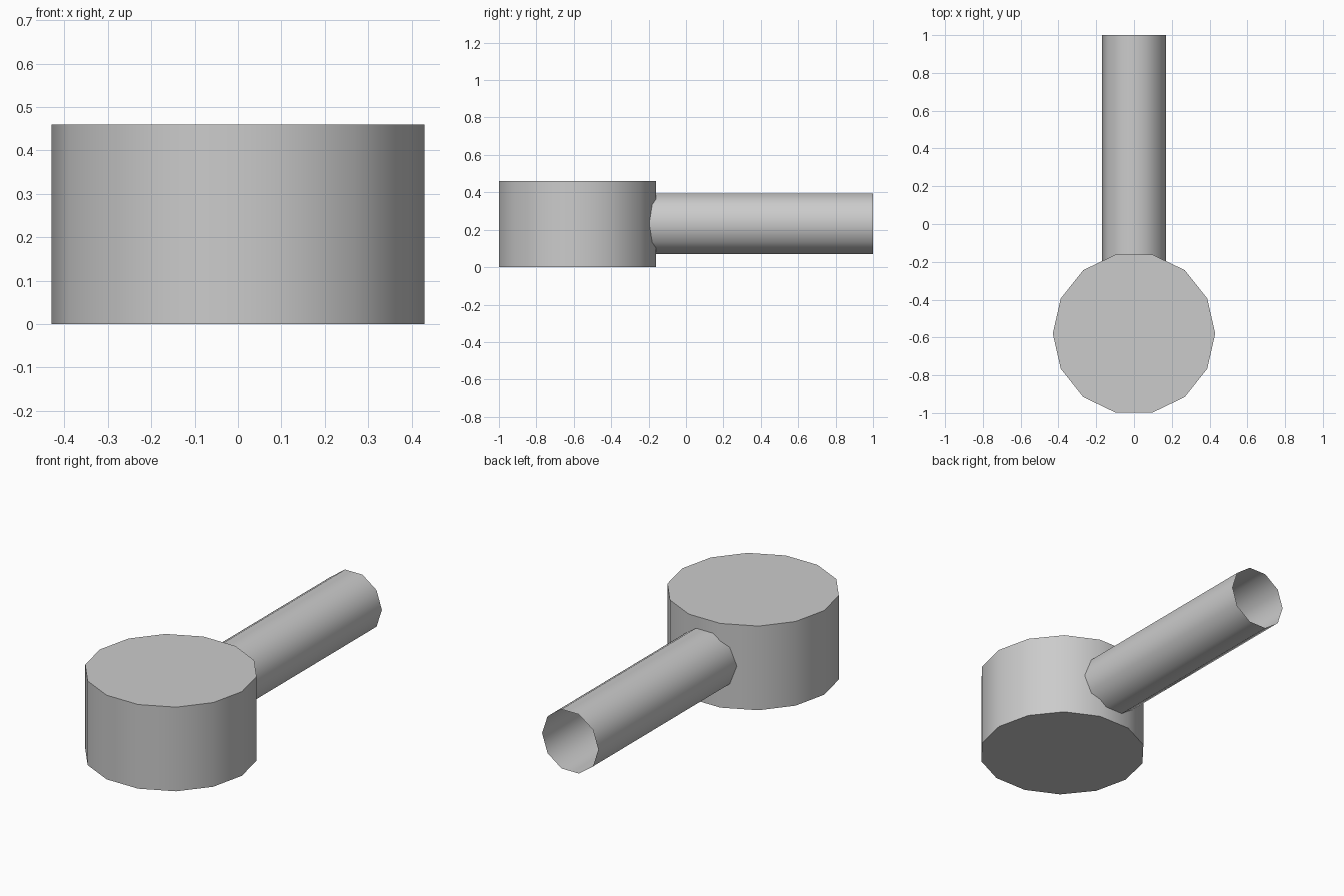
import bpy
import math

if "Cube" in bpy.data.objects:
    bpy.data.objects.remove(bpy.data.objects["Cube"])

gray = bpy.data.materials.new("plain gray")
gray.diffuse_color = (0.6, 0.6, 0.6, 1)
gray.use_nodes = True
gray.node_tree.nodes["Principled BSDF"].inputs["Base Color"].default_value = gray.diffuse_color


def cylinder(name, sides, radius, depth, location, rotation, fill):
    bpy.ops.mesh.primitive_cylinder_add(
        vertices=sides, radius=radius, depth=depth, end_fill_type=fill,
        location=location, rotation=rotation)
    obj = bpy.context.object
    obj.name = name
    obj.data.materials.append(gray)
    bpy.ops.object.shade_smooth_by_angle(angle=math.radians(45))
    return obj


# Closed drum, a corner pointing to each side
cylinder("drum", 14, 0.43, 0.46, (0, -0.58, 0.23),
         (0, 0, math.pi / 2), 'NGON')

# Open pipe running back from the drum wall, a corner on each side
start, end = -0.2, 1.0
cylinder("pipe", 10, 0.17, end - start, (0, (start + end) / 2, 0.233),
         (math.pi / 2, math.pi / 2, 0), 'NOTHING')
